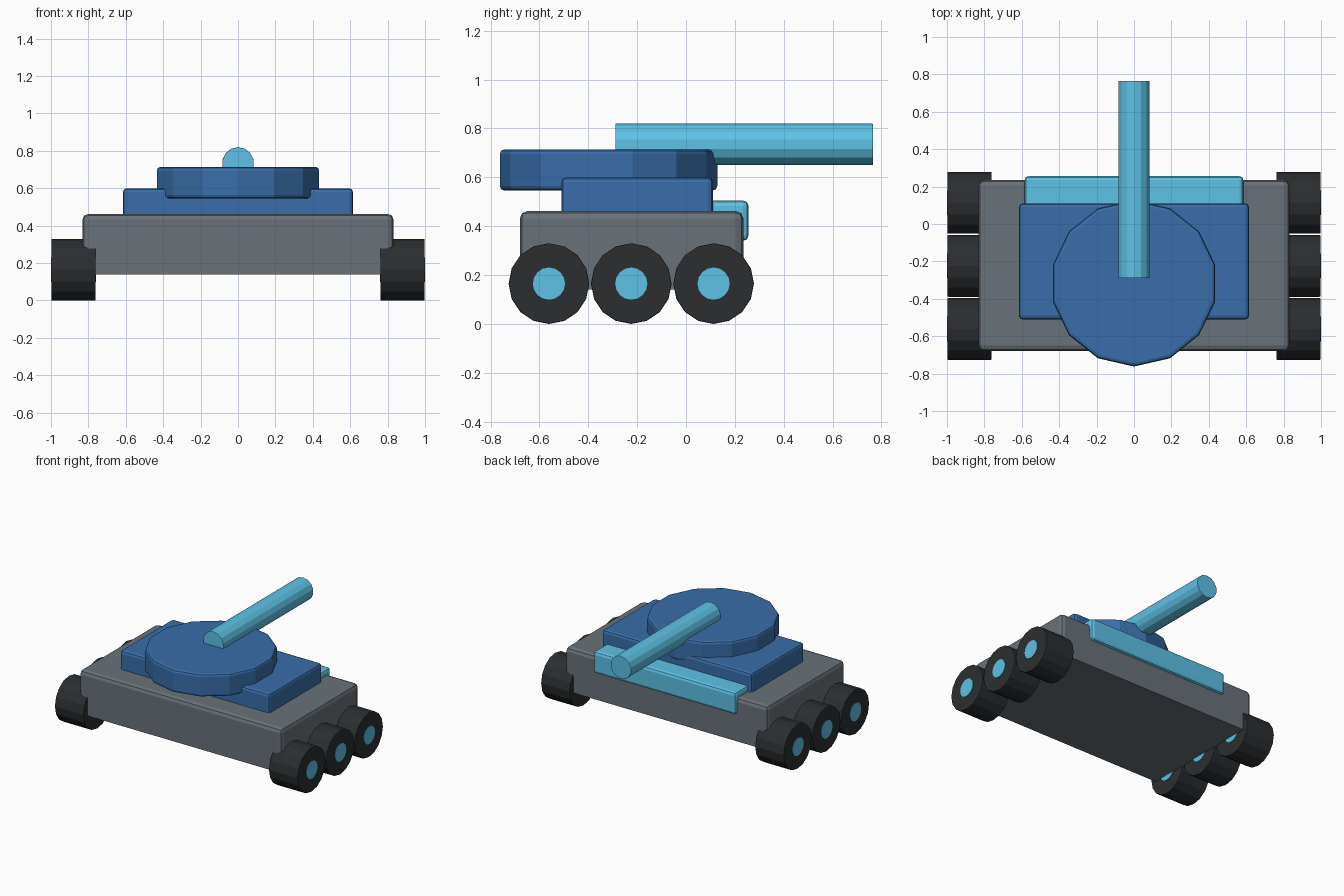
import bpy, bmesh, math
from mathutils import Matrix

if "Cube" in bpy.data.objects:
    bpy.data.objects.remove(bpy.data.objects["Cube"])


def material(name, rgb):
    m = bpy.data.materials.new(name)
    m.diffuse_color = (*rgb, 1)
    m.use_nodes = True
    m.node_tree.nodes["Principled BSDF"].inputs["Base Color"].default_value = m.diffuse_color
    return m


GREY = material("hull_grey", (0.14, 0.165, 0.19))
BLUE = material("armour_blue", (0.04, 0.155, 0.40))
CYAN = material("accent_cyan", (0.11, 0.54, 0.79))
BLACK = material("tyre_black", (0.024, 0.027, 0.03))


def finish(name, bm, mat):
    bmesh.ops.recalc_face_normals(bm, faces=bm.faces)
    mesh = bpy.data.meshes.new(name)
    bm.to_mesh(mesh)
    bm.free()
    mesh.materials.append(mat)
    ob = bpy.data.objects.new(name, mesh)
    bpy.context.collection.objects.link(ob)
    return ob


def bevel(bm, edges, width, segments=2):
    bmesh.ops.bevel(bm, geom=edges, offset=width, segments=segments,
                    profile=0.5, affect='EDGES')


def box(name, lo, hi, width, mat, keep_bottom=False):
    bm = bmesh.new()
    bmesh.ops.create_cube(bm, size=1)
    for v in bm.verts:
        v.co = [h if c > 0 else l for c, l, h in zip(v.co, lo, hi)]
    edges = [e for e in bm.edges
             if not (keep_bottom and all(v.co.z < lo[2] + 1e-4 for v in e.verts))]
    bevel(bm, edges, width)
    return finish(name, bm, mat)


def cylinder(name, centre, radius, length, sides, axis, mat, width=0, spin=0):
    bm = bmesh.new()
    bmesh.ops.create_cone(bm, cap_ends=True, segments=sides, radius1=radius,
                          radius2=radius, depth=length,
                          matrix=Matrix.Rotation(spin, 4, 'Z'))
    if width:
        rims = [e for e in bm.edges
                if abs(e.verts[0].co.z - e.verts[1].co.z) < 1e-5]
        bevel(bm, rims, width)
    turn = {'X': Matrix.Rotation(math.pi / 2, 4, 'Y'),
            'Y': Matrix.Rotation(math.pi / 2, 4, 'X'),
            'Z': Matrix.Identity(4)}[axis]
    bm.transform(Matrix.Translation(centre) @ turn)
    return finish(name, bm, mat)


# Hull, upper deck and rear plate
box("hull", (-0.832, -0.68, 0.14), (0.832, 0.235, 0.462), 0.03, GREY, True)
box("upper_deck", (-0.615, -0.51, 0.40), (0.615, 0.11, 0.60), 0.02, BLUE)
box("rear_plate", (-0.585, 0.03, 0.34), (0.585, 0.256, 0.505), 0.022, CYAN)

# Turret disc and gun barrel
cylinder("turret", (0, -0.317, 0.63), 0.445, 0.168, 14, 'Z', BLUE, 0.018)
cylinder("gun_barrel", (0, 0.238, 0.735), 0.085, 1.055, 14, 'Y', CYAN, 0.003)

# Three wheels per side, with hubs running through them
for side, label in ((-1, "left"), (1, "right")):
    for i, y in enumerate((-0.561, -0.224, 0.113)):
        at = (side * 0.879, y, 0.165)
        cylinder(f"{label}_wheel_{i + 1}", at, 0.165, 0.236, 16, 'X', BLACK, 0.004)
        cylinder(f"{label}_hub_{i + 1}", at, 0.066, 0.242, 16, 'X', CYAN)
